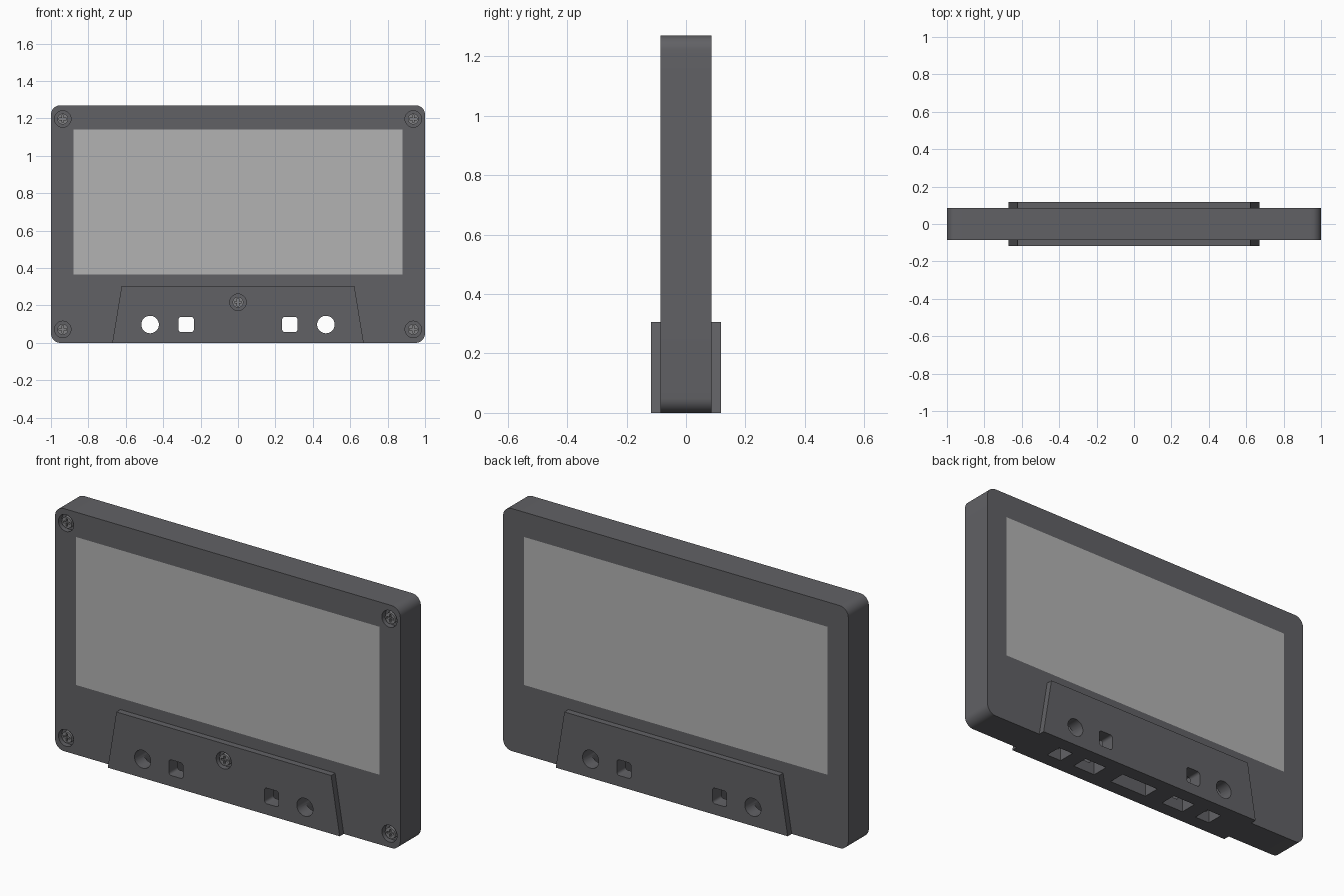
import bpy, bmesh, math
from mathutils import Vector

if "Cube" in bpy.data.objects:
    bpy.data.objects.remove(bpy.data.objects["Cube"])


def material(name, c):
    m = bpy.data.materials.new(name)
    m.diffuse_color = (*c, 1)
    m.use_nodes = True
    m.node_tree.nodes["Principled BSDF"].inputs["Base Color"].default_value = m.diffuse_color
    return m


DARK = material("dark_plastic", (0.12, 0.12, 0.13))
LIGHT = material("window_grey", (0.45, 0.45, 0.45))
METAL = material("screw_metal", (0.22, 0.22, 0.23))


def rounded(cx, cz, hx, hz, r, n=8):
    """Rounded rectangle outline in the x-z plane."""
    pts = []
    for k, (sx, sz) in enumerate([(1, 1), (-1, 1), (-1, -1), (1, -1)]):
        for i in range(n + 1):
            a = math.pi / 2 * (k + i / n)
            pts.append((cx + sx * (hx - r) + r * math.cos(a),
                        cz + sz * (hz - r) + r * math.sin(a)))
    return pts


def circle(cx, cz, r, n=32):
    return [(cx + r * math.cos(math.tau * i / n), cz + r * math.sin(math.tau * i / n))
            for i in range(n)]


def prism(name, pts, y0, y1, mat=DARK):
    """Extrude an x-z outline from y0 to y1."""
    bm = bmesh.new()
    f = bm.faces.new([bm.verts.new((x, y0, z)) for x, z in pts])
    ext = bmesh.ops.extrude_face_region(bm, geom=[f])["geom"]
    bmesh.ops.translate(bm, vec=(0, y1 - y0, 0),
                        verts=[v for v in ext if isinstance(v, bmesh.types.BMVert)])
    bmesh.ops.recalc_face_normals(bm, faces=bm.faces)
    me = bpy.data.meshes.new(name)
    bm.to_mesh(me)
    bm.free()
    ob = bpy.data.objects.new(name, me)
    bpy.context.collection.objects.link(ob)
    me.materials.append(mat)
    return ob


def boolean(ob, tool, op):
    """Apply a boolean and discard the tool."""
    bpy.context.view_layer.objects.active = ob
    m = ob.modifiers.new(op, "BOOLEAN")
    m.object, m.operation, m.solver = tool, op, "EXACT"
    bpy.ops.object.modifier_apply(modifier=m.name)
    bpy.data.objects.remove(tool)


def smooth(ob):
    bpy.ops.object.select_all(action="DESELECT")
    ob.select_set(True)
    bpy.context.view_layer.objects.active = ob
    bpy.ops.object.shade_smooth_by_angle(angle=math.radians(30))


# Main shell with a flush window on both faces
shell = prism("cassette_shell", rounded(0, 0.635, 1, 0.635, 0.05), -0.085, 0.085)
shell.data.materials.append(LIGHT)
bm = bmesh.new()
bm.from_mesh(shell.data)
for co, no in [((-.88, 0, 0), (1, 0, 0)), ((.88, 0, 0), (1, 0, 0)),
               ((0, 0, .365), (0, 0, 1)), ((0, 0, 1.14), (0, 0, 1))]:
    bmesh.ops.bisect_plane(bm, geom=bm.verts[:] + bm.edges[:] + bm.faces[:],
                           plane_co=Vector(co), plane_no=Vector(no))
for f in bm.faces:
    c = f.calc_center_median()
    if abs(c.x) < .88 and .365 < c.z < 1.14 and abs(f.normal.y) > .9:
        f.material_index = 1
bm.to_mesh(shell.data)
bm.free()

# Raised trapezoid along the bottom, front and back
pad = prism("raised_pad", [(-.672, 0), (.672, 0), (.622, .305), (-.622, .305)], -0.118, 0.118)
boolean(shell, pad, "UNION")

# Tape openings in the bottom edge
for x, w in [(-.47, .085), (-.28, .13), (0, .22), (.28, .13), (.47, .085)]:
    h = w / 2
    boolean(shell, prism("opening_cutter", [(x - h, -.1), (x + h, -.1), (x + h, .17), (x - h, .17)],
                         -0.045, 0.045), "DIFFERENCE")

# Round and square through holes
for s in (-1, 1):
    boolean(shell, prism("round_cutter", circle(s * .47, .098, .047), -.3, .3), "DIFFERENCE")
    boolean(shell, prism("square_cutter", rounded(s * .277, .098, .041, .041, .014, 4), -.3, .3),
            "DIFFERENCE")

# Recessed cross-head screws on the front
SCREWS = [(-.937, 1.197, -.085), (.937, 1.197, -.085), (-.937, .072, -.085),
          (.937, .072, -.085), (0, .217, -.118)]
for i, (x, z, y) in enumerate(SCREWS):
    boolean(shell, prism("recess_cutter", circle(x, z, .044), y - .05, y + .03), "DIFFERENCE")
    head = prism(f"screw_{i + 1}", circle(x, z, .029), y + .006, y + .035, METAL)
    for a, b in [(.02, .005), (.005, .02)]:
        slot = [(x - a, z - b), (x + a, z - b), (x + a, z + b), (x - a, z + b)]
        boolean(head, prism("slot_cutter", slot, y - .05, y + .018), "DIFFERENCE")
    smooth(head)
smooth(shell)
